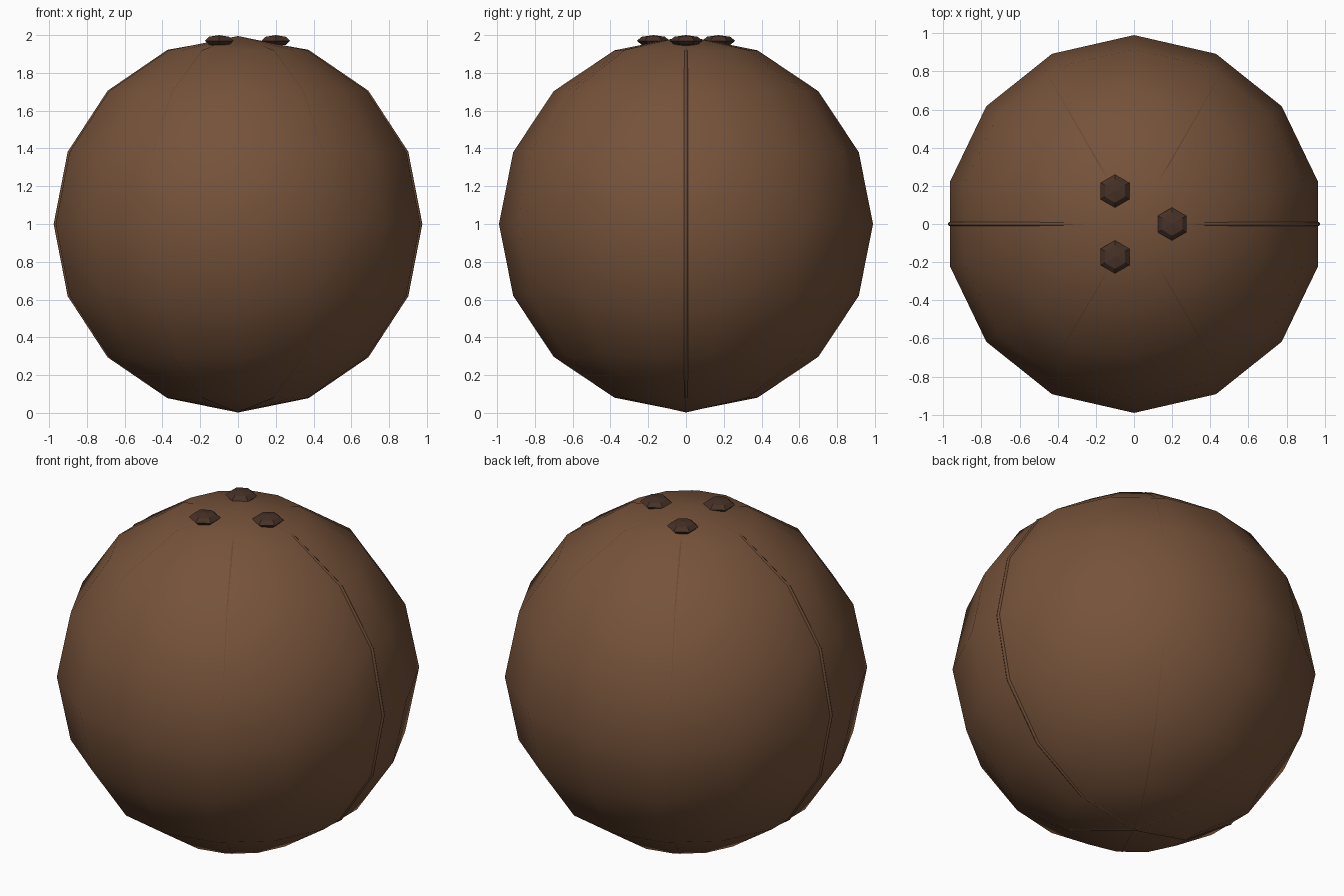
import bpy
import bmesh
from math import sin, cos, pi, radians
from mathutils import Vector, Matrix

cube = bpy.data.objects.get("Cube")
if cube:
    bpy.data.objects.remove(cube, do_unlink=True)


def material(name, rgb):
    mat = bpy.data.materials.new(name)
    mat.use_nodes = True
    mat.diffuse_color = (*rgb, 1)
    bsdf = next(n for n in mat.node_tree.nodes if n.type == "BSDF_PRINCIPLED")
    bsdf.inputs["Base Color"].default_value = (*rgb, 1)
    bsdf.inputs["Roughness"].default_value = 0.9
    return mat


husk_brown = material("husk brown", (0.18, 0.085, 0.042))
fibre_brown = material("fibre brown", (0.145, 0.068, 0.034))
dark_brown = material("dark brown", (0.062, 0.031, 0.020))


def finish(bm, name, mat, smooth):
    bmesh.ops.recalc_face_normals(bm, faces=bm.faces)
    for face in bm.faces:
        face.smooth = smooth
    mesh = bpy.data.meshes.new(name)
    bm.to_mesh(mesh)
    bm.free()
    mesh.materials.append(mat)
    obj = bpy.data.objects.new(name, mesh)
    bpy.context.collection.objects.link(obj)
    return obj


def ball(name, sides, rings, radius, height, centre, mat, smooth):
    """Faceted ball with a corner on the y axis."""
    bm = bmesh.new()
    profile = [bm.verts.new((0, radius * sin(pi * k / rings), height * cos(pi * k / rings)))
               for k in range(rings + 1)]
    edges = [bm.edges.new(pair) for pair in zip(profile, profile[1:])]
    bmesh.ops.spin(bm, geom=profile + edges, cent=(0, 0, 0), axis=(0, 0, 1),
                   angle=2 * pi, steps=sides, use_duplicate=False)
    bmesh.ops.remove_doubles(bm, verts=bm.verts, dist=1e-4)
    obj = finish(bm, name, mat, smooth)
    obj.location = centre
    return obj


def seam(name, angle, steps=16, sides=6, thick=0.011):
    """Thin closed hoop running over both poles."""
    bm = bmesh.new()
    loops = []
    for k in range(steps):
        a = 2 * pi * k / steps
        # The hoop dips under the husk at the upper pole
        tall = 0.978 if k == steps // 4 else 0.987
        mid = Vector((0.965 * cos(a), 0, tall * sin(a)))
        out = Vector((cos(a), 0, sin(a)))
        loops.append([bm.verts.new(mid + thick * (out * cos(2 * pi * j / sides)
                                                  + Vector((0, sin(2 * pi * j / sides), 0))))
                      for j in range(sides)])
    for k in range(steps):
        here, there = loops[k - 1], loops[k]
        for j in range(sides):
            bm.faces.new((here[j - 1], here[j], there[j], there[j - 1]))
    bm.transform(Matrix.Rotation(angle, 4, "Z"))
    obj = finish(bm, name, fibre_brown, True)
    obj.location.z = 1
    return obj


# Round husk
ball("husk", 14, 8, 0.99, 0.995, (0, 0, 1), husk_brown, True)

# Three hoops give six raised seams
for i in range(3):
    seam(f"seam_{i + 1}", radians(60 * i))

# Three dark germination spots around the top
for i in range(3):
    a = radians(120 * i)
    ball(f"spot_{i + 1}", 6, 4, 0.087, 0.03,
         (0.2 * cos(a), 0.2 * sin(a), 1.97), dark_brown, False)
